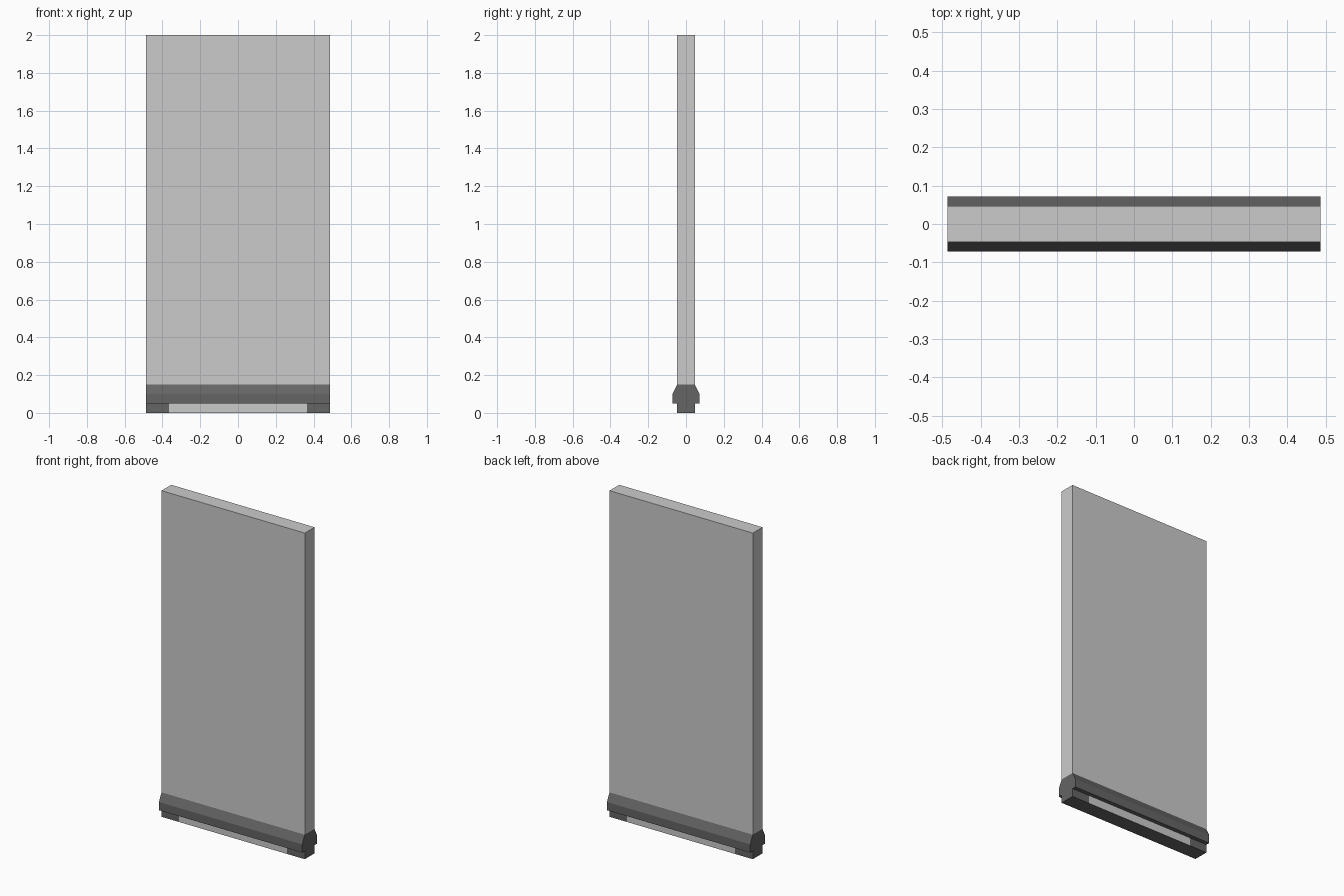
import bpy, bmesh

if "Cube" in bpy.data.objects:
    bpy.data.objects.remove(bpy.data.objects["Cube"])

HALF_X, HALF_Y, LIP_Y = 0.486, 0.047, 0.072
FOOT_X = 0.366              # inner edge of the dark feet
LIP_Z, BEND_Z, SKIRT_Z, TOP_Z = 0.05, 0.10, 0.15, 2.0


def material(name, color):
    mat = bpy.data.materials.new(name)
    mat.diffuse_color = color
    mat.use_nodes = True
    mat.node_tree.nodes["Principled BSDF"].inputs["Base Color"].default_value = mat.diffuse_color
    return mat


def extrude_profile(name, half_profile, drop_z):
    """Mirror a (y, z) half profile, extrude it along x and drop the hidden joint face."""
    outline = half_profile + [(-y, z) for y, z in reversed(half_profile)]
    bm = bmesh.new()
    face = bm.faces.new([bm.verts.new((-HALF_X, y, z)) for y, z in outline])
    ext = bmesh.ops.extrude_face_region(bm, geom=[face], use_keep_orig=True)
    moved = [g for g in ext["geom"] if isinstance(g, bmesh.types.BMVert)]
    bmesh.ops.translate(bm, verts=moved, vec=(2 * HALF_X, 0, 0))
    bmesh.ops.recalc_face_normals(bm, faces=bm.faces)
    joint = [f for f in bm.faces if all(abs(v.co.z - drop_z) < 1e-5 for v in f.verts)]
    bmesh.ops.delete(bm, geom=joint, context="FACES")
    mesh = bpy.data.meshes.new(name)
    obj = bpy.data.objects.new(name, mesh)
    bpy.context.collection.objects.link(obj)
    return obj, bm


dark = material("dark_grey", (0.13, 0.13, 0.13, 1))
light = material("light_grey", (0.8, 0.8, 0.8, 1))

# Tall flat wall panel
panel, bm = extrude_profile("wall_panel", [(HALF_Y, SKIRT_Z), (HALF_Y, TOP_Z)], SKIRT_Z)
bm.to_mesh(panel.data)
bm.free()
panel.data.materials.append(light)

# Base skirting with projecting chamfered lip
skirting, bm = extrude_profile(
    "base_skirting",
    [(HALF_Y, 0), (HALF_Y, LIP_Z), (LIP_Y, LIP_Z), (LIP_Y, BEND_Z), (HALF_Y, SKIRT_Z)],
    SKIRT_Z)

# Light strips between the two feet, front and back
low = [f for f in bm.faces if abs(f.normal.y) > 0.9 and f.calc_center_median().z < LIP_Z]
for x in (-FOOT_X, FOOT_X):
    low = [f for f in bm.faces if abs(f.normal.y) > 0.9 and f.calc_center_median().z < LIP_Z]
    geom = low + list({e for f in low for e in f.edges}) + list({v for f in low for v in f.verts})
    bmesh.ops.bisect_plane(bm, geom=geom, plane_co=(x, 0, 0), plane_no=(1, 0, 0))
for f in bm.faces:
    c = f.calc_center_median()
    if abs(f.normal.y) > 0.9 and c.z < LIP_Z and abs(c.x) < 0.1:
        f.material_index = 1
bm.to_mesh(skirting.data)
bm.free()
skirting.data.materials.append(dark)
skirting.data.materials.append(light)
